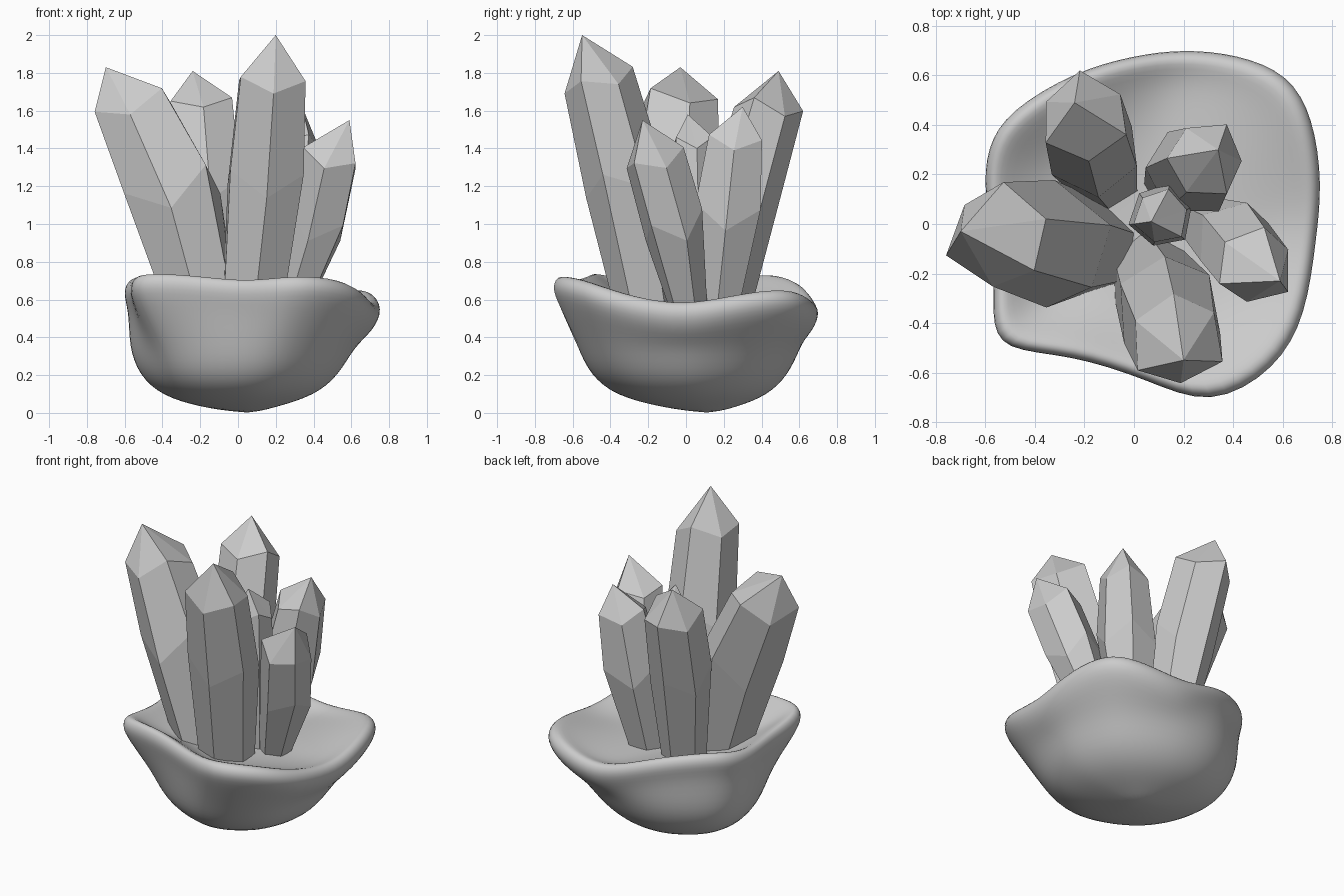
import bpy, bmesh, math
from mathutils import Vector

if "Cube" in bpy.data.objects:
    bpy.data.objects.remove(bpy.data.objects["Cube"])


def make_object(name, bm):
    bmesh.ops.recalc_face_normals(bm, faces=bm.faces)
    mesh = bpy.data.meshes.new(name)
    bm.to_mesh(mesh)
    bm.free()
    ob = bpy.data.objects.new(name, mesh)
    bpy.context.collection.objects.link(ob)
    return ob


def loft(name, start, rings, end):
    """Closed skin: start point (or None for a flat cap), rings, end point."""
    bm = bmesh.new()
    rows = [[bm.verts.new(p) for p in ring] for ring in rings]
    n = len(rows[0])
    for a, b in zip(rows, rows[1:]):
        for i in range(n):
            j = (i + 1) % n
            bm.faces.new((a[i], a[j], b[j], b[i]))
    for point, row in ((start, rows[0]), (end, rows[-1])):
        if point is None:
            bm.faces.new(row)
            continue
        tip = bm.verts.new(point)
        for i in range(n):
            bm.faces.new((row[i], row[(i + 1) % n], tip))
    return make_object(name, bm)


# Rock bowl: uneven rim outline with its crest heights
rim = [(-.61, .12, .68), (-.60, .31, .71), (-.51, .46, .74), (-.24, .62, .70),
       (0, .685, .62), (.20, .71, .57), (.42, .69, .60), (.63, .61, .65),
       (.73, .43, .65), (.765, .16, .60), (.74, -.06, .57), (.70, -.37, .63),
       (.58, -.59, .71), (.31, -.75, .73), (.05, -.63, .69), (-.26, -.53, .73),
       (-.54, -.515, .74), (-.58, -.38, .71), (-.56, -.15, .68)]
rim = [Vector(p) for p in rim]
FRONT_LEFT = Vector((-.71, -.71, 0))
BACK_LEFT = Vector((-.71, .71, 0))


def body_ring(radius, z, follow, dy):
    """Ring of the outer wall, pinched at front left, fuller at back left."""
    ring = []
    for p in rim:
        flat = Vector((p.x, p.y, 0))
        d = flat.normalized()
        k = (1 - .13 * max(0, d.dot(FRONT_LEFT)) ** 4
             + .09 * max(0, d.dot(BACK_LEFT)) ** 4)
        q = (d * radius).lerp(flat, follow) * k
        ring.append((q.x, q.y + dy, z))
    return ring


def rim_ring(scale, drop):
    return [(p.x * scale, p.y * scale, p.z - drop) for p in rim]


rings = [body_ring(.20, .03, 0, .06), body_ring(.41, .09, 0, .015),
         body_ring(.52, .20, .1, 0), body_ring(.565, .35, .3, 0),
         rim_ring(.955, .15), rim_ring(1.015, .05), rim_ring(.95, -.02),
         rim_ring(.84, .03),
         [(p.x * .58, p.y * .58, .56 + (p.z - .66) * .2) for p in rim],
         [(p.x * .25, p.y * .25, .54) for p in rim]]
bowl = loft("rock_bowl", (.06, .12, -.005), rings, (0, 0, .54))
sub = bowl.modifiers.new("smooth", "SUBSURF")
sub.levels = sub.render_levels = 2
for f in bowl.data.polygons:
    f.use_smooth = True


def crystal(name, base, shoulder, apex, radii, phase, shift=(0, 0), sides=6, step=.03):
    """Leaning faceted prism: narrow foot, wide waist, stepped shoulder, point."""
    base, shoulder, apex = Vector(base), Vector(shoulder), Vector(apex)
    axis = (shoulder - base).normalized()
    u = (Vector((1, 0, 0)) - axis * axis.x).normalized()
    v = axis.cross(u)

    def ring(centre, r, rise):
        pts = []
        for i in range(sides):
            a = math.radians(phase) + math.tau * i / sides
            k = r * (1.05 if i % 2 else .97)
            lift = rise * (1 if i % 2 else -1)
            pts.append(centre + axis * lift + (u * math.cos(a) + v * math.sin(a)) * k)
        return pts

    waist = base.lerp(shoulder, .6) + Vector((*shift, 0))
    return loft(name, None, [ring(base, radii[0], 0), ring(waist, radii[1], step * 2),
                             ring(shoulder, radii[2], step)], apex)


# Crystals, each leaning outward from the bowl floor
crystal("left_crystal", (-.16, -.10, .48), (-.55, -.05, 1.62), (-.70, -.03, 1.83),
        (.185, .255, .21), 20, (.055, -.02), step=.04)
crystal("front_tall_crystal", (.06, -.19, .46), (.175, -.47, 1.76), (.20, -.55, 2.0),
        (.165, .215, .19), 35, (.01, .02))
crystal("back_left_crystal", (-.11, .18, .46), (-.20, .43, 1.61), (-.24, .49, 1.81),
        (.13, .19, .18), 35, (0, -.03))
crystal("back_right_crystal", (.155, .155, .46), (.29, .26, 1.44), (.34, .30, 1.62),
        (.11, .19, .155), 0)
crystal("right_crystal", (.245, .03, .46), (.49, -.17, 1.35), (.59, -.23, 1.55),
        (.085, .165, .16), 20, (.02, .02))
crystal("centre_small_crystal", (.11, .04, .46), (.11, .03, 1.43), (.07, .01, 1.58),
        (.10, .13, .11), 15)
